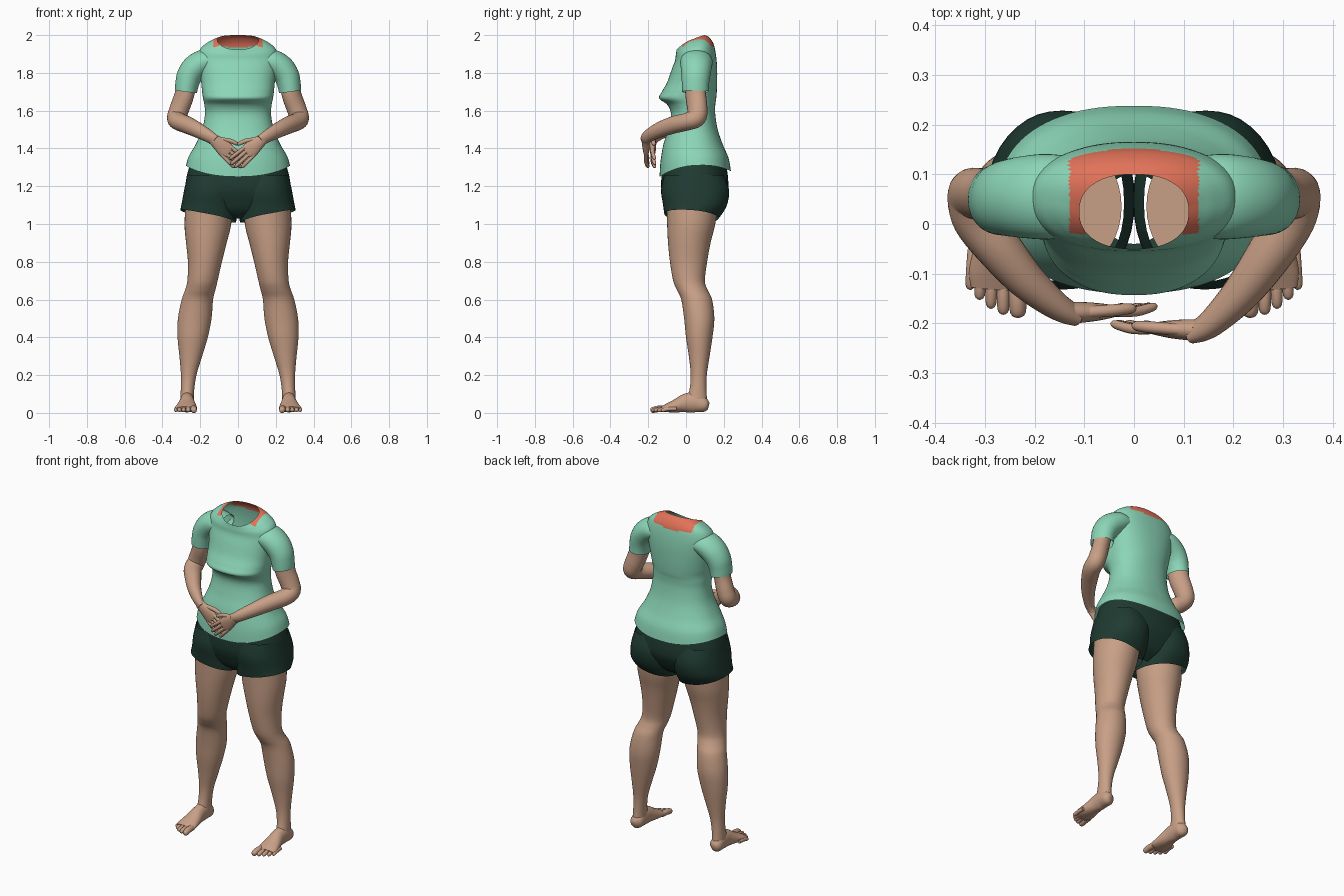
import bpy, bmesh, math
from mathutils import Vector

if "Cube" in bpy.data.objects:
    bpy.data.objects.remove(bpy.data.objects["Cube"])


def material(name, rgb):
    m = bpy.data.materials.new(name)
    m.diffuse_color = (*rgb, 1)
    m.use_nodes = True
    m.node_tree.nodes["Principled BSDF"].inputs["Base Color"].default_value = m.diffuse_color
    return m


SKIN = material("skin", (0.58, 0.35, 0.24))
MINT = material("mint_cloth", (0.26, 0.67, 0.48))
CORAL = material("coral_collar", (0.76, 0.17, 0.10))
DARK = material("dark_green_cloth", (0.014, 0.043, 0.032))


def smooth_path(rows, steps):
    """Catmull-Rom interpolation through rows of numbers."""
    out = []
    for i in range(len(rows) - 1):
        a, b, c, d = (rows[max(0, min(len(rows) - 1, i + k))] for k in (-1, 0, 1, 2))
        for s in range(steps):
            t = s / steps
            out.append([0.5 * (2 * q + (r - p) * t + (2 * p - 5 * q + 4 * r - u) * t * t
                               + (3 * q - p - 3 * r + u) * t ** 3)
                        for p, q, r, u in zip(a, b, c, d)])
    return out + [list(rows[-1])]


def skin_rings(name, rings, mat, side=1, caps=True, rule=None, extra=None):
    """Join rings of points into one smooth surface."""
    bm = bmesh.new()
    loops = [[bm.verts.new((p[0] * side, p[1], p[2])) for p in r] for r in rings]
    n = len(loops[0])
    for a, b in zip(loops, loops[1:]):
        for i in range(n):
            bm.faces.new((a[i], a[(i + 1) % n], b[(i + 1) % n], b[i]))
    if caps:
        bm.faces.new(loops[0])
        bm.faces.new(loops[-1])
    bmesh.ops.recalc_face_normals(bm, faces=bm.faces)
    if rule:
        for f in bm.faces:
            f.material_index = int(rule(f.calc_center_median()))
    me = bpy.data.meshes.new(name)
    bm.to_mesh(me)
    bm.free()
    ob = bpy.data.objects.new(name, me)
    bpy.context.collection.objects.link(ob)
    me.materials.append(mat)
    if extra:
        me.materials.append(extra)
    bpy.ops.object.select_all(action='DESELECT')
    ob.select_set(True)
    bpy.context.view_layer.objects.active = ob
    bpy.ops.object.shade_smooth_by_angle(angle=math.radians(50))
    return ob


def spow(v, p):
    return math.copysign(abs(v) ** p, v)


def body(name, rows, mat, n=40, p=1.0, steps=4, **kw):
    """Upright loft. Row: z, x min, x max, y front, y back, back lift, side lift, outer lift."""
    rings = []
    for z, x0, x1, y0, y1, s, k, t in smooth_path([tuple(r) + (0,) * (8 - len(r)) for r in rows], steps):
        ring = []
        for i in range(n):
            c, d = math.cos(math.tau * i / n), math.sin(math.tau * i / n)
            ring.append(((x0 + x1) / 2 + (x1 - x0) / 2 * spow(c, p),
                         (y0 + y1) / 2 + (y1 - y0) / 2 * spow(d, p),
                         z + s * d + k * c * c + t * c))
        rings.append(ring)
    return skin_rings(name, rings, mat, **kw)


def tube(name, rows, mat, ref, n=24, steps=5, **kw):
    """Loft along a path. Row: x, y, z, radius along ref, radius across it."""
    pts = smooth_path(rows, steps)
    rings = []
    for i, (x, y, z, ra, rb) in enumerate(pts):
        tan = (Vector(pts[min(i + 1, len(pts) - 1)][:3]) - Vector(pts[max(i - 1, 0)][:3])).normalized()
        a = Vector(ref)
        a = (a - tan * a.dot(tan)).normalized()
        b = tan.cross(a)
        rings.append([Vector((x, y, z)) + a * ra * math.cos(math.tau * j / n)
                      + b * rb * math.sin(math.tau * j / n) for j in range(n)])
    return skin_rings(name, rings, mat, **kw)


def digit(name, start, end, bend, r, ref, side):
    """Finger, thumb or toe with a rounded tip."""
    s, e = Vector(start), Vector(end)
    m = (s + e) / 2 + Vector(bend)
    q = m.lerp(e, 0.8)
    rows = [(*s, r, r), (*m, r, r), (*q, r * 0.85, r * 0.85), (*e, r * 0.25, r * 0.25)]
    tube(name, rows, SKIN, ref, n=10, steps=3, side=side)


# Shirt body, open at hem and neck, with a coral collar panel
shirt = [(1.265, .275, -.14, .238, .015, .045), (1.34, .260, -.135, .225, .01, .02),
         (1.42, .225, -.12, .195), (1.50, .19, -.095, .168), (1.58, .175, -.08, .155),
         (1.63, .178, -.098, .155), (1.665, .185, -.142, .16), (1.70, .19, -.128, .163),
         (1.75, .195, -.10, .165), (1.82, .205, -.075, .165), (1.875, .213, -.058, .16, .01),
         (1.918, .20, -.054, .15, .023, .007), (1.939, .165, -.052, .137, .031, .016),
         (1.953, .135, -.051, .12, .037, .015), (1.9615, .11, -.05, .10, .0385, .013)]
body("shirt", [(r[0], -r[1]) + r[1:] for r in shirt], MINT, n=88, p=.87, steps=6, caps=False,
     extra=CORAL, rule=lambda c: abs(c.x) < .13 and c.y > -.02 and c.z > 1.937)

# Shorts: hips
hips = [(1.33, .25, -.12, .21), (1.25, .272, -.13, .222), (1.18, .28, -.13, .222),
        (1.12, .275, -.11, .195), (1.07, .19, -.085, .16), (1.03, .06, -.04, .10)]
body("shorts_hips", [(r[0], -r[1]) + r[1:] for r in hips], DARK, p=.87, caps=False)

for side, label in ((1, "left"), (-1, "right")):
    # Shorts leg
    body(label + "_shorts_leg",
         [(1.26, .02, .268, -.115, .20), (1.18, 0, .285, -.132, .228),
          (1.10, .002, .298, -.122, .215, -.005, 0, .01), (1.042, .01, .305, -.115, .172, -.012, 0, .032)],
         DARK, p=.9, side=side, caps=False)

    # Leg
    body(label + "_leg",
         [(1.14, .025, .275, -.105, .175), (1.0, .036, .283, -.10, .155), (.9, .06, .275, -.095, .13),
          (.8, .085, .265, -.085, .112), (.7, .108, .268, -.068, .10), (.65, .12, .28, -.048, .115),
          (.6, .132, .298, -.025, .138), (.5, .14, .318, -.01, .15), (.4, .16, .32, 0, .14),
          (.3, .19, .31, .015, .125), (.2, .22, .302, .025, .11), (.12, .232, .303, .018, .108),
          (.06, .235, .305, 0, .112), (.03, .24, .30, .01, .11)],
         SKIN, side=side)

    # Foot and toes
    tube(label + "_foot",
         [(.268, .118, .035, .015, .02), (.27, .10, .04, .036, .037), (.27, .05, .055, .038, .053),
          (.27, 0, .052, .04, .05), (.272, -.05, .038, .05, .036), (.275, -.10, .026, .058, .023),
          (.277, -.13, .02, .052, .014)], SKIN, (1, 0, 0), side=side)
    toes = [(.233, -.188, .018), (.263, -.182, .013), (.288, -.17, .012), (.311, -.152, .012), (.33, -.132, .011)]
    for i, (x, y, r) in enumerate(toes):
        digit(f"{label}_toe_{i + 1}", (x * .9 + .027, y + .08, .022), (x, y, .012), (0, 0, .004), r, (1, 0, 0), side)

    # Sleeve
    tube(label + "_sleeve",
         [(.12, .055, 1.86, .08, .045), (.175, .055, 1.858, .086, .066), (.225, .054, 1.828, .082, .07),
          (.257, .052, 1.785, .076, .067), (.27, .05, 1.74, .072, .062), (.276, .05, 1.70, .07, .059)],
         MINT, (0, 1, 0), n=40, side=side, caps=False)

    # Arm; one forearm lies closer to the belly so the hands overlap
    d = 0 if side > 0 else .035
    tube(label + "_arm",
         [(.268, .05, 1.76, .05, .06), (.285, .052, 1.68, .048, .058), (.31, .06, 1.61, .05, .055),
          (.325, .055, 1.565, .05, .052), (.315, .01, 1.543, .05, .047), (.27, -.065 + d * .4, 1.525, .046, .046),
          (.215, -.14 + d * .7, 1.498, .038, .041), (.155, -.2 + d, 1.465, .028, .034),
          (.12, -.217 + d, 1.44, .02, .032)], SKIN, (.82, -.57, 0), side=side)

    # Hand: palm, four fingers and thumb
    w = Vector((.135, -.214 + d, 1.452))
    fwd = Vector((-.75, .03, -.66)).normalized()
    up = Vector((-.66, 0, .75))

    def at(f, u, y=0):
        return w + fwd * f + up * u + Vector((0, y, 0))
    tube(label + "_palm",
         [(*at(0, 0), .029, .022), (*at(.035, .002), .035, .021), (*at(.075, .002), .042, .018),
          (*at(.11, 0), .041, .013), (*at(.12, 0), .034, .008)], SKIN, up, side=side)
    for i, (u, tip) in enumerate(((-.031, .19), (-.011, .216), (.01, .222), (.03, .208))):
        digit(f"{label}_finger_{i + 1}", at(.095, u), at(tip, u * 1.25, .008), (0, -.006, 0), .0105, up, side)
    digit(label + "_thumb", at(.03, .022), at(.125, .068, .006), up * .008, .012, (0, 1, 0), side)
